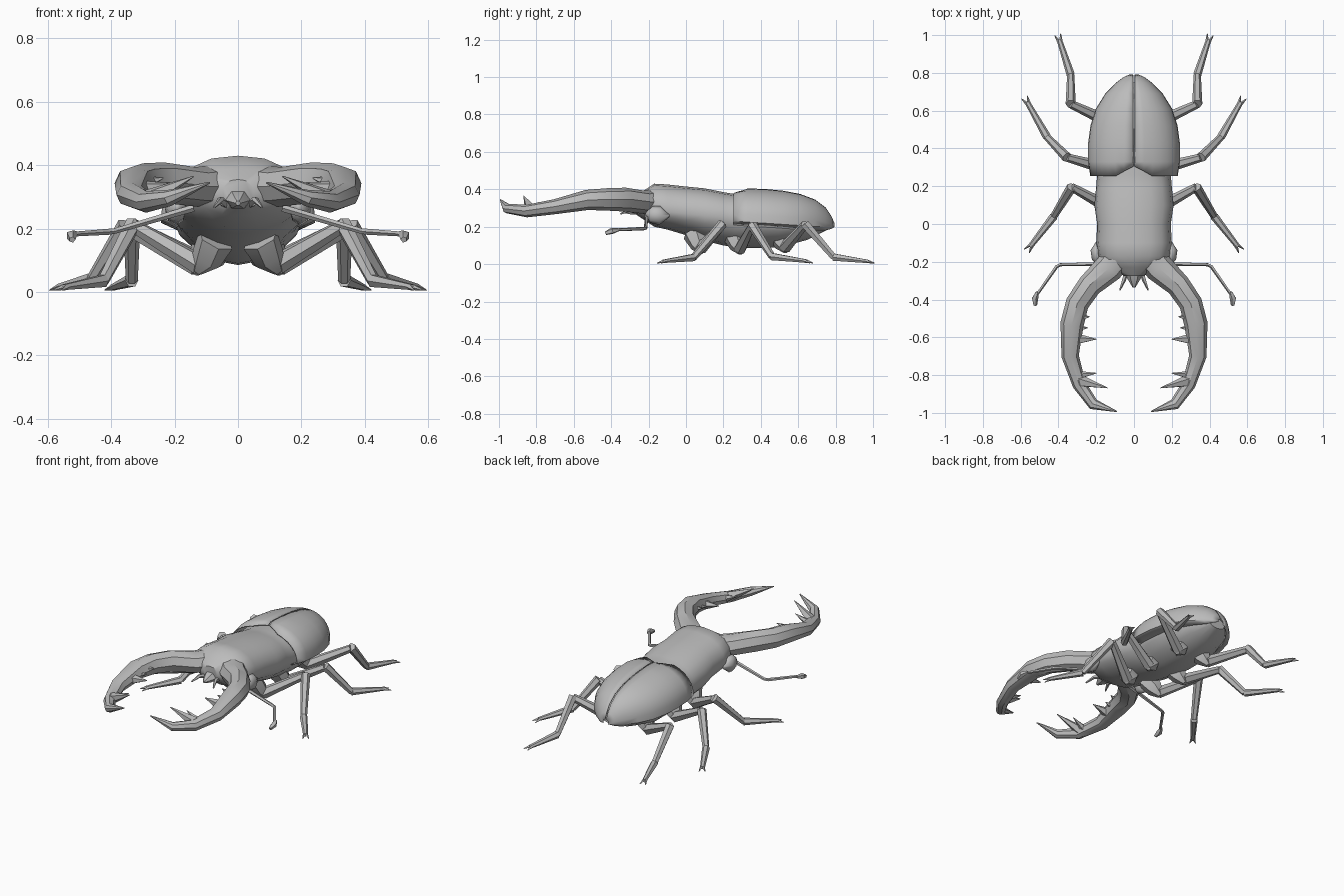
import bpy, bmesh, math
from mathutils import Vector

if "Cube" in bpy.data.objects:
    bpy.data.objects.remove(bpy.data.objects["Cube"])

grey = bpy.data.materials.new("grey shell")
grey.diffuse_color = (0.5, 0.5, 0.5, 1)
grey.use_nodes = True
grey.node_tree.nodes["Principled BSDF"].inputs["Base Color"].default_value = grey.diffuse_color


def loft(name, rings, closed=True, mirror=False, angle=40, thick=0):
    """Skin a list of equal-length point rings; closed rings get end caps."""
    bm = bmesh.new()
    vr = [[bm.verts.new(p) for p in r] for r in rings]
    n = len(vr[0])
    for a, b in zip(vr, vr[1:]):
        for i in range(n if closed else n - 1):
            j = (i + 1) % n
            bm.faces.new((a[i], a[j], b[j], b[i]))
    if closed:
        bm.faces.new(vr[0])
        bm.faces.new(vr[-1])
    bmesh.ops.recalc_face_normals(bm, faces=bm.faces)
    me = bpy.data.meshes.new(name)
    bm.to_mesh(me)
    bm.free()
    me.materials.append(grey)
    ob = bpy.data.objects.new(name, me)
    bpy.context.collection.objects.link(ob)
    if thick:
        s = ob.modifiers.new("thickness", 'SOLIDIFY')
        s.thickness = thick
        s.offset = 0
    if mirror:
        ob.modifiers.new("mirror", 'MIRROR').use_mirror_merge = False
    bpy.ops.object.select_all(action='DESELECT')
    ob.select_set(True)
    bpy.context.view_layer.objects.active = ob
    bpy.ops.object.shade_smooth_by_angle(angle=math.radians(angle))
    return ob


def tube(name, path, radii, sides=6, mirror=True, angle=40):
    """Tapered limb along a path; each radius is (across, vertical) or a number."""
    pts = [Vector(p) for p in path]
    rings = []
    for i, p in enumerate(pts):
        d0 = (p - pts[max(i - 1, 0)]).normalized()
        d1 = (pts[min(i + 1, len(pts) - 1)] - p).normalized()
        t = (d0 + d1).normalized()
        side = t.cross(Vector((0, 0, 1))).normalized()
        up = side.cross(t)
        r = radii[i]
        ra, rb = r if isinstance(r, tuple) else (r, r)
        rings.append([p + side * ra * math.cos(k * math.tau / sides)
                      + up * rb * math.sin(k * math.tau / sides) for k in range(sides)])
    return loft(name, rings, True, mirror, angle)


def power(v, e):
    return math.copysign(abs(v) ** e, v)


# Head, thorax and belly: y, half width, top, widest height, bottom
stations = [(-.275, .05, .355, .31, .27), (-.23, .15, .39, .31, .24),
            (-.17, .19, .43, .30, .20), (-.10, .20, .426, .28, .185),
            (0, .195, .415, .27, .155), (.10, .21, .405, .26, .125),
            (.20, .20, .385, .25, .10), (.26, .195, .375, .24, .09),
            (.33, .205, .38, .235, .085), (.50, .20, .36, .22, .09),
            (.65, .15, .31, .21, .13), (.75, .06, .25, .205, .18)]
rings = []
for y, w, top, mid, bot in stations:
    ring = []
    for k in range(16):
        a = k * math.tau / 16
        c, s = math.cos(a), math.sin(a)
        if s >= 0:
            ring.append((w * power(c, .85), y, mid + (top - mid) * power(s, .9)))
        else:
            ring.append((w * power(c, 1.15), y, mid + (mid - bot) * power(s, 1.15)))
    rings.append(ring)
loft("body", rings)

# Wing cases: y, half width, top, rim height; front edge notched at the seam
stations = [(.255, .225, .388, .232), (.33, .237, .402, .226), (.43, .236, .398, .220),
            (.52, .224, .389, .214), (.61, .195, .372, .208), (.69, .145, .342, .203),
            (.745, .09, .30, .20), (.775, .05, .255, .20), (.79, .015, .22, .20)]
rings = []
for i, (y, w, top, rim) in enumerate(stations):
    ring = []
    for k in range(9):
        a = k / 8 * math.pi / 2
        notch = .05 * max(0, 1 - k / 2) if i == 0 else 0
        ring.append((.004 + w * power(math.sin(a), .95), y + notch,
                     rim + (top - rim) * power(math.cos(a), .9)))
    # Rim folds under towards the belly
    ring.append((.004 + w * .8, y, rim - .02 * min(1, w / .1)))
    rings.append(ring)
loft("wing_case", rings, closed=False, mirror=True, thick=.006)

# Jaws with inner teeth
tube("jaw",
     [(.05, -.13, .335), (.135, -.235, .332), (.235, -.325, .345), (.30, -.42, .346),
      (.328, -.53, .343), (.338, -.70, .307), (.29, -.85, .284), (.215, -.955, .297),
      (.09, -.993, .345)],
     [(.08, .07), (.078, .062), (.064, .064), (.062, .06), (.062, .054),
      (.046, .04), (.036, .034), (.03, .026), .003], sides=8)
teeth = [((.31, -.50, .34), (.235, -.49, .36), .03),
         ((.31, -.55, .33), (.245, -.55, .345), .025),
         ((.32, -.61, .32), (.20, -.61, .34), .036),
         ((.29, -.80, .29), (.20, -.79, .33), .022),
         ((.29, -.83, .29), (.14, -.868, .365), .034)]
for base, tip, r in teeth:
    tube("jaw_tooth", [base, tip], [r, .002], sides=5)

# Mouth and feelers beneath the forehead
tube("mouth", [(0, -.20, .30), (0, -.29, .288), (0, -.335, .28)],
     [(.06, .04), (.035, .028), (.008, .008)], mirror=False)
tube("mouth_feeler", [(.03, -.22, .27), (.055, -.30, .29), (.075, -.35, .268)],
     [.016, .011, .004], sides=5)

# Eye bulges on the sides of the head
tube("eye", [(.19, -.215, .27), (.193, -.185, .265), (.196, -.14, .26), (.19, -.09, .26)],
     [.008, (.03, .045), (.034, .05), .008], sides=8, angle=60)

# Antennae with clubbed ends
tube("antenna", [(.14, -.21, .265), (.39, -.215, .192), (.41, -.225, .19),
                 (.515, -.375, .183)], [.012, .009, .01, .008], sides=5)
tube("antenna_club", [(.512, -.36, .184), (.525, -.395, .178), (.523, -.43, .165)],
     [.009, .018, .010], sides=5)

# Legs: root, knee, ankle, foot tip
legs = {
    "front": [(.12, .08, .085), (.33, .195, .21), (.425, .04, .035), (.55, -.12, .015)],
    "middle": [(.13, .29, .082), (.355, .352, .205), (.46, .46, .04), (.565, .645, .016)],
    "hind": [(.11, .53, .09), (.335, .635, .21), (.335, .79, .037), (.395, .975, .014)],
}
for name, (root, knee, ankle, tip) in legs.items():
    tube(name + "_thigh", [root, knee], [.034, .022])
    tube(name + "_shin", [Vector(knee) + Vector((0, 0, .006)), ankle], [.027, .019])
    tube(name + "_foot", [ankle, tip], [.022, (.014, .010)])
    # Hip joint tapering down from the belly
    x, y, z = root
    tube(name + "_hip", [(x - .05, y - .04, z + .08), (x - .02, y - .01, z + .02),
                         (x + .01, y + .005, z - .02)], [.06, .05, .018])
    # Forked claw
    d = (Vector(tip) - Vector(ankle)).normalized()
    side = d.cross(Vector((0, 0, 1))).normalized()
    for s in (-1, 1):
        end = Vector(tip) + d * .03 + side * s * .017
        end.z = .006
        tube(name + "_claw", [Vector(tip) - d * .01 + side * s * .005, end],
             [.010, .002], sides=4)
